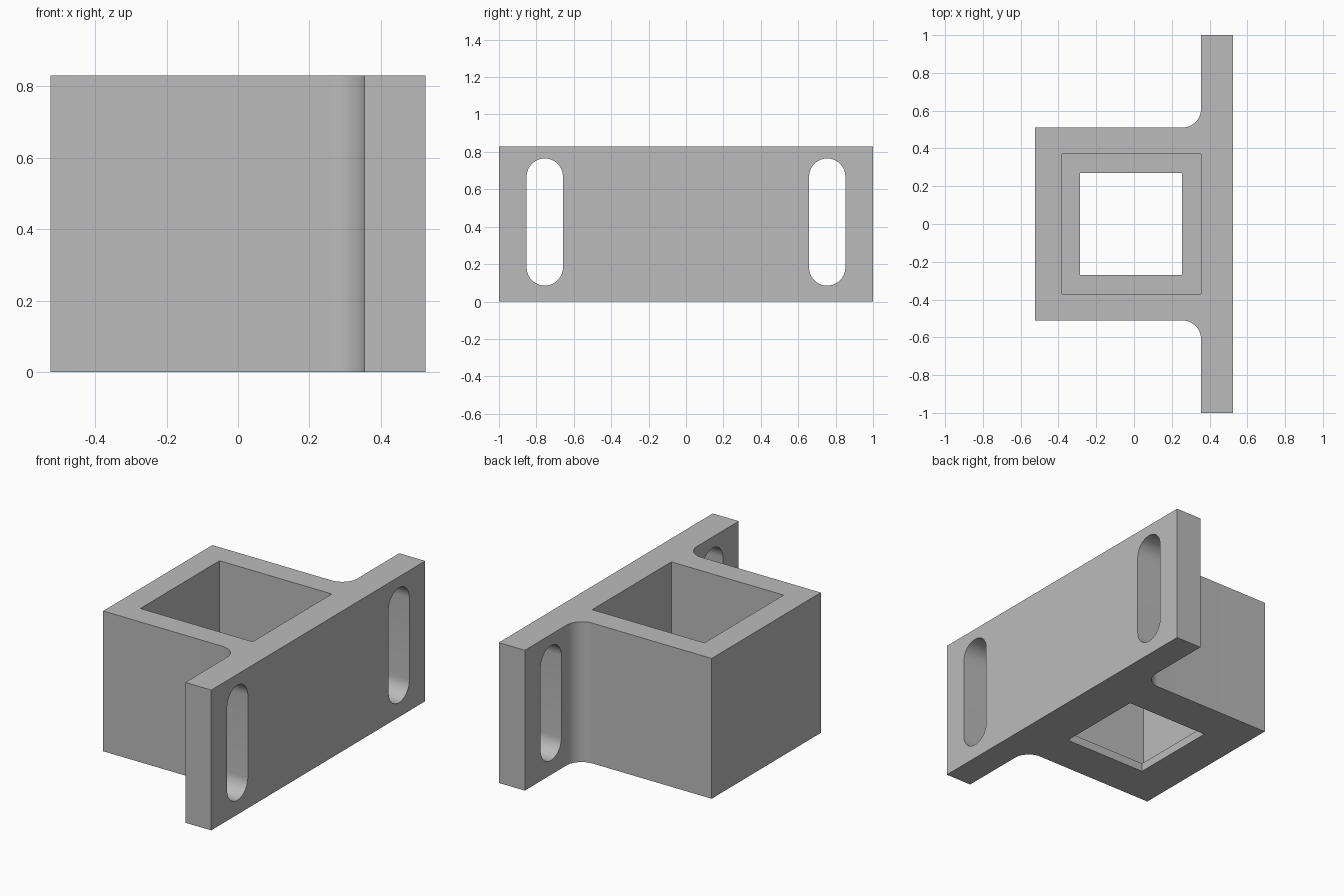
import bpy, bmesh
from math import sin, cos, pi
from mathutils import Vector

default = bpy.data.objects.get("Cube")
if default:
    bpy.data.objects.remove(default, do_unlink=True)

HEIGHT = 0.83
BACK, PLATE, FRONT = -0.525, 0.355, 0.525
HALF_BOX, FILLET = 0.51, 0.10

grey = bpy.data.materials.new("plain_grey")
grey.use_nodes = True
colour = (0.5, 0.5, 0.5, 1)
grey.diffuse_color = colour
grey.node_tree.nodes["Principled BSDF"].inputs["Base Color"].default_value = colour


def prism(name, outline, direction):
    """Extrude a closed 3D outline along a direction."""
    bm = bmesh.new()
    face = bm.faces.new([bm.verts.new(p) for p in outline])
    moved = bmesh.ops.extrude_face_region(bm, geom=[face])["geom"]
    bmesh.ops.translate(bm, vec=Vector(direction),
                        verts=[v for v in moved if isinstance(v, bmesh.types.BMVert)])
    bmesh.ops.recalc_face_normals(bm, faces=bm.faces)
    mesh = bpy.data.meshes.new(name)
    bm.to_mesh(mesh)
    bm.free()
    mesh.materials.append(grey)
    obj = bpy.data.objects.new(name, mesh)
    bpy.context.collection.objects.link(obj)
    return obj


def square_cutter(name, x0, x1, half, z0, z1):
    outline = [(x0, -half, z0), (x1, -half, z0), (x1, half, z0), (x0, half, z0)]
    return prism(name, outline, (0, 0, z1 - z0))


def slot_cutter(name, y, z0, z1, radius, steps=20):
    outline = []
    for centre, start in ((z1 - radius, 0), (z0 + radius, pi)):
        for i in range(steps + 1):
            a = start + pi * i / steps
            outline.append((PLATE - 0.1, y + radius * cos(a), centre + radius * sin(a)))
    return prism(name, outline, (FRONT - PLATE + 0.2, 0, 0))


# Bracket body: square socket joined to a wide flange by two fillets
side = [(BACK, HALF_BOX)]
for i in range(17):
    a = pi / 2 * i / 16
    side.append((PLATE - FILLET + FILLET * sin(a), HALF_BOX + FILLET * (1 - cos(a))))
side += [(PLATE, 1), (FRONT, 1)]
profile = side + [(x, -y) for x, y in reversed(side)]
bracket = prism("mounting_bracket", [(x, y, 0) for x, y in profile], (0, 0, HEIGHT))

# Socket pocket, smaller floor opening, and two flange slots
cutters = [
    square_cutter("socket_pocket", -0.38, PLATE, 0.37, 0.05, HEIGHT + 0.1),
    square_cutter("floor_opening", -0.285, 0.255, 0.27, -0.1, 0.2),
]
for label, sign in (("back", 1), ("front", -1)):
    cutters.append(slot_cutter(label + "_slot", sign * 0.755, 0.085, 0.765, 0.097))

bpy.context.view_layer.objects.active = bracket
bracket.select_set(True)
for cutter in cutters:
    mod = bracket.modifiers.new(cutter.name, "BOOLEAN")
    mod.operation = "DIFFERENCE"
    mod.solver = "EXACT"
    mod.object = cutter
    bpy.ops.object.modifier_apply(modifier=mod.name)
    bpy.data.objects.remove(cutter, do_unlink=True)

# Smooth the curved walls, keep the corners crisp
bpy.ops.object.shade_smooth_by_angle(angle=pi / 6)
